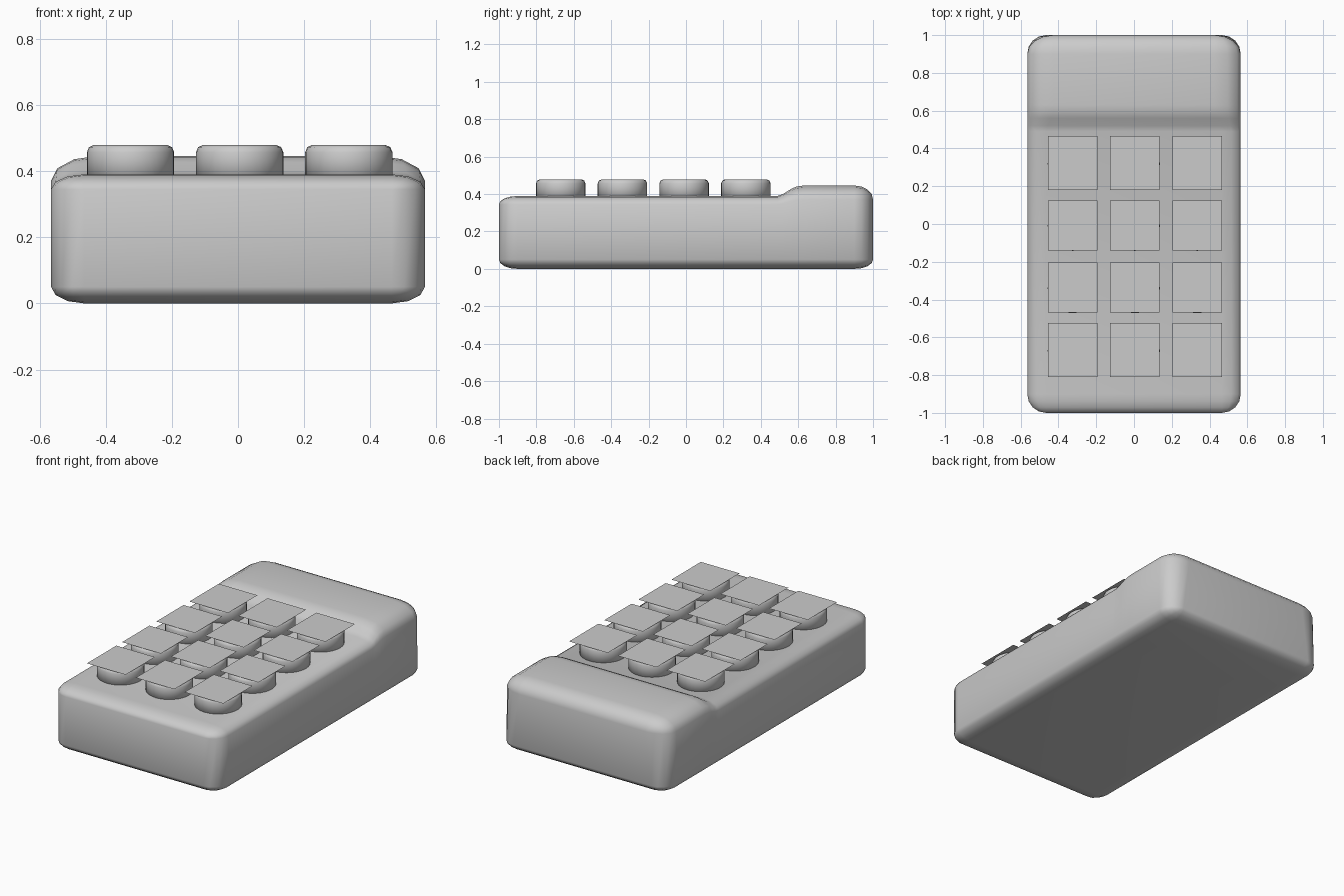
import bpy, bmesh, math

old = bpy.data.objects.get("Cube")
if old:
    bpy.data.objects.remove(old, do_unlink=True)

grey = bpy.data.materials.new("plain_grey")
grey.use_nodes = True
tone = (0.6, 0.6, 0.6, 1)
grey.diffuse_color = tone
grey.node_tree.nodes["Principled BSDF"].inputs["Base Color"].default_value = tone


def finish(bm, name, smooth):
    bmesh.ops.remove_doubles(bm, verts=bm.verts, dist=0.0005)
    bmesh.ops.recalc_face_normals(bm, faces=bm.faces)
    for f in bm.faces:
        f.smooth = smooth
    mesh = bpy.data.meshes.new(name)
    bm.to_mesh(mesh)
    bm.free()
    mesh.materials.append(grey)
    ob = bpy.data.objects.new(name, mesh)
    bpy.context.collection.objects.link(ob)
    return ob


def section(k, top, rx, rz):
    """Rounded rectangle in x and z; k shrinks the corner radii towards the ends."""
    half, base_rx, base_rz, steps = 0.565, 0.1, 0.05, 3
    arc = [math.pi / 2 * i / steps for i in range(steps + 1)]
    right = [(half - base_rx + k * base_rx * math.sin(a),
              base_rz - k * base_rz * math.cos(a)) for a in arc]
    right += [(half - rx + k * rx * math.cos(a),
               top - rz + k * rz * math.sin(a)) for a in arc]
    return right + [(-x, z) for x, z in reversed(right)]


# Body: sections lofted from front to back, with a raised block at the back
low, high = (0.39, 0.1, 0.045), (0.446, 0.14, 0.075)
round_end, steps = 0.1, 4
turns = [math.pi / 2 * i / steps for i in range(steps + 1)]
rows = [(-1 + round_end * (1 - math.cos(t)), math.sin(t), low) for t in turns]
for y, mix in ((0.49, 0), (0.52, 0.2), (0.56, 0.65), (0.59, 0.9), (0.63, 1)):
    rows.append((y, 1, tuple(a + (b - a) * mix for a, b in zip(low, high))))
rows += [(1 - round_end * (1 - math.cos(t)), math.sin(t), high) for t in reversed(turns)]

bm = bmesh.new()
rings = [[bm.verts.new((x, y, z)) for x, z in section(k, *shape)] for y, k, shape in rows]
for a, b in zip(rings, rings[1:]):
    for i in range(len(a)):
        j = (i + 1) % len(a)
        bm.faces.new((a[i], a[j], b[j], b[i]))
bm.faces.new(rings[0])
bm.faces.new(rings[-1])
finish(bm, "body", True)

# Keypad: round keys with a softened rim, each under a thin square cap
radius, key_top, key_bottom, pitch = 0.132, 0.479, 0.36, 0.33
for row in range(4):
    for col in range(3):
        x, y = 0.005 + (col - 1) * pitch, -0.67 + row * pitch
        bm = bmesh.new()
        bmesh.ops.create_cone(bm, cap_ends=True, segments=32, radius1=radius,
                              radius2=radius, depth=key_top - key_bottom)
        rim = [e for e in bm.edges if all(v.co.z > 0 for v in e.verts)]
        bmesh.ops.bevel(bm, geom=rim, offset=0.022, segments=2, profile=0.5,
                        affect='EDGES')
        bmesh.ops.translate(bm, verts=bm.verts, vec=(x, y, (key_top + key_bottom) / 2))
        finish(bm, f"key_{row}_{col}", True)

        bm = bmesh.new()
        corners = [(-1, -1), (1, -1), (1, 1), (-1, 1)]
        depth = 0.284 if row in (0, 3) else 0.264
        bm.faces.new([bm.verts.new((x + 0.131 * u, y + 0.003 + depth / 2 * v, 0.48))
                      for u, v in corners])
        cap = finish(bm, f"key_cap_{row}_{col}", False)
        if cap.data.polygons[0].normal.z < 0:
            cap.data.flip_normals()
